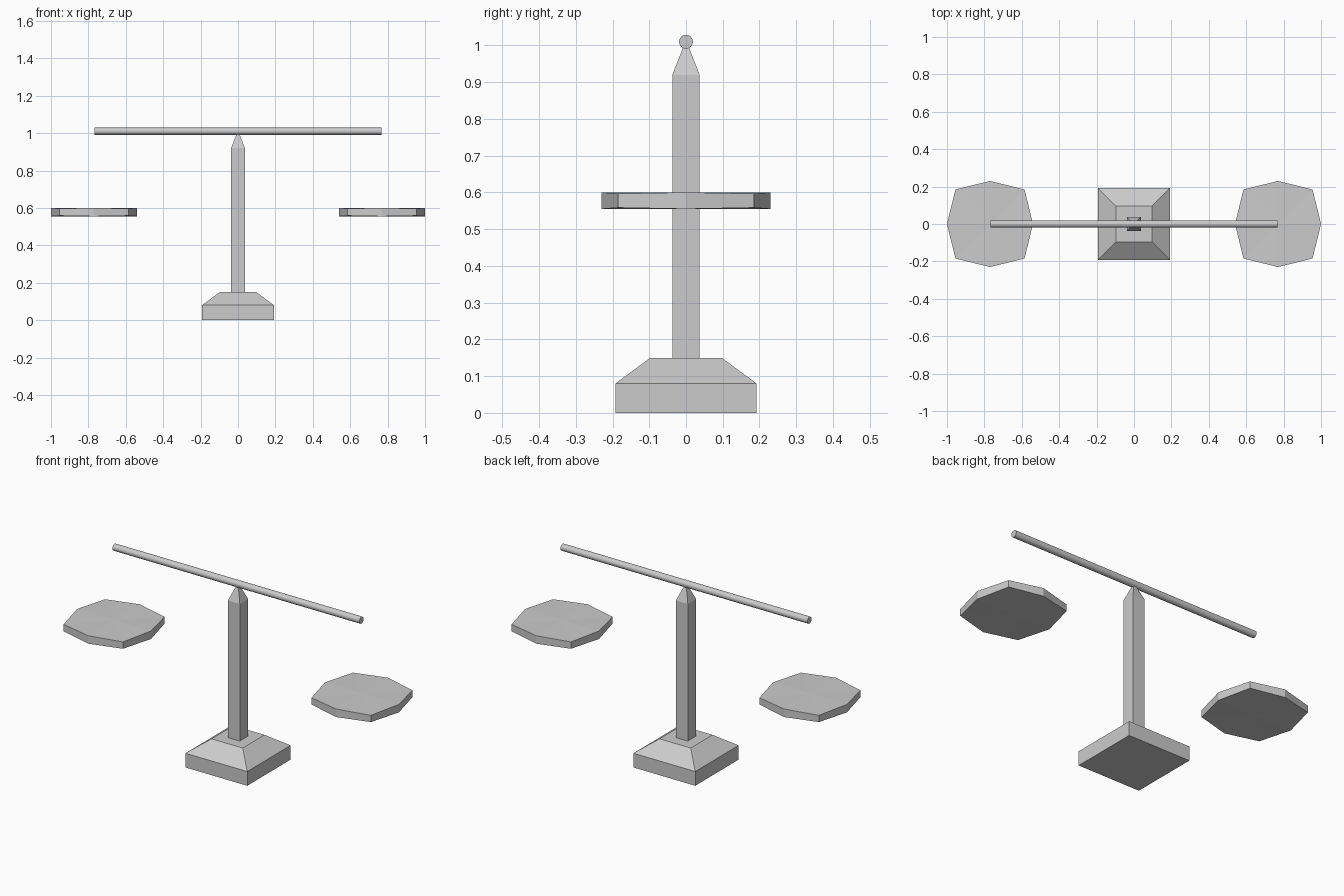
import bpy, math

if "Cube" in bpy.data.objects:
    bpy.data.objects.remove(bpy.data.objects["Cube"])


def make_object(name, verts, faces):
    mesh = bpy.data.meshes.new(name)
    mesh.from_pydata(verts, [], faces)
    obj = bpy.data.objects.new(name, mesh)
    bpy.context.collection.objects.link(obj)
    return obj


def square_stack(name, profile):
    """Closed solid from square sections given as (half width, height)."""
    corners = [(-1, -1), (1, -1), (1, 1), (-1, 1)]
    verts = [(x * w, y * w, z) for w, z in profile for x, y in corners]
    faces = [(3, 2, 1, 0)]
    for k in range(0, 4 * (len(profile) - 1), 4):
        for i in range(4):
            j = (i + 1) % 4
            faces.append((k + i, k + j, k + 4 + j, k + 4 + i))
    n = len(verts)
    faces.append((n - 4, n - 3, n - 2, n - 1))
    return make_object(name, verts, faces)


def pan(name, cx):
    """Eight-sided plate; diagonal corners sit slightly further out and thinner."""
    zc = 0.5775
    verts = []
    for side in (-1, 1):
        for i in range(8):
            r, h = (0.261, 0.019) if i % 2 else (0.23, 0.0225)
            a = i * math.pi / 4
            verts.append((cx + r * math.cos(a), r * math.sin(a), zc + side * h))
    verts += [(cx, 0, zc - 0.0225), (cx, 0, zc + 0.0225)]
    faces = []
    for i in range(8):
        j = (i + 1) % 8
        faces += [(i, j, 8 + j, 8 + i), (j, i, 16), (8 + i, 8 + j, 17)]
    return make_object(name, verts, faces)


# Stepped base and pointed post
square_stack("base", [(0.192, 0), (0.192, 0.08), (0.097, 0.15)])
square_stack("post", [(0.037, 0.14), (0.037, 0.92), (0.006, 1.0)])

# Balance beam
bpy.ops.mesh.primitive_cylinder_add(vertices=16, radius=0.019, depth=1.534,
                                    location=(0, 0, 1.01),
                                    rotation=(0, math.pi / 2, 0))
bpy.context.object.name = "beam"
bpy.ops.object.shade_smooth_by_angle(angle=math.radians(30))

# Weighing pans
for label, s in (("left", -1), ("right", 1)):
    pan(label + "_pan", s * 0.77)
